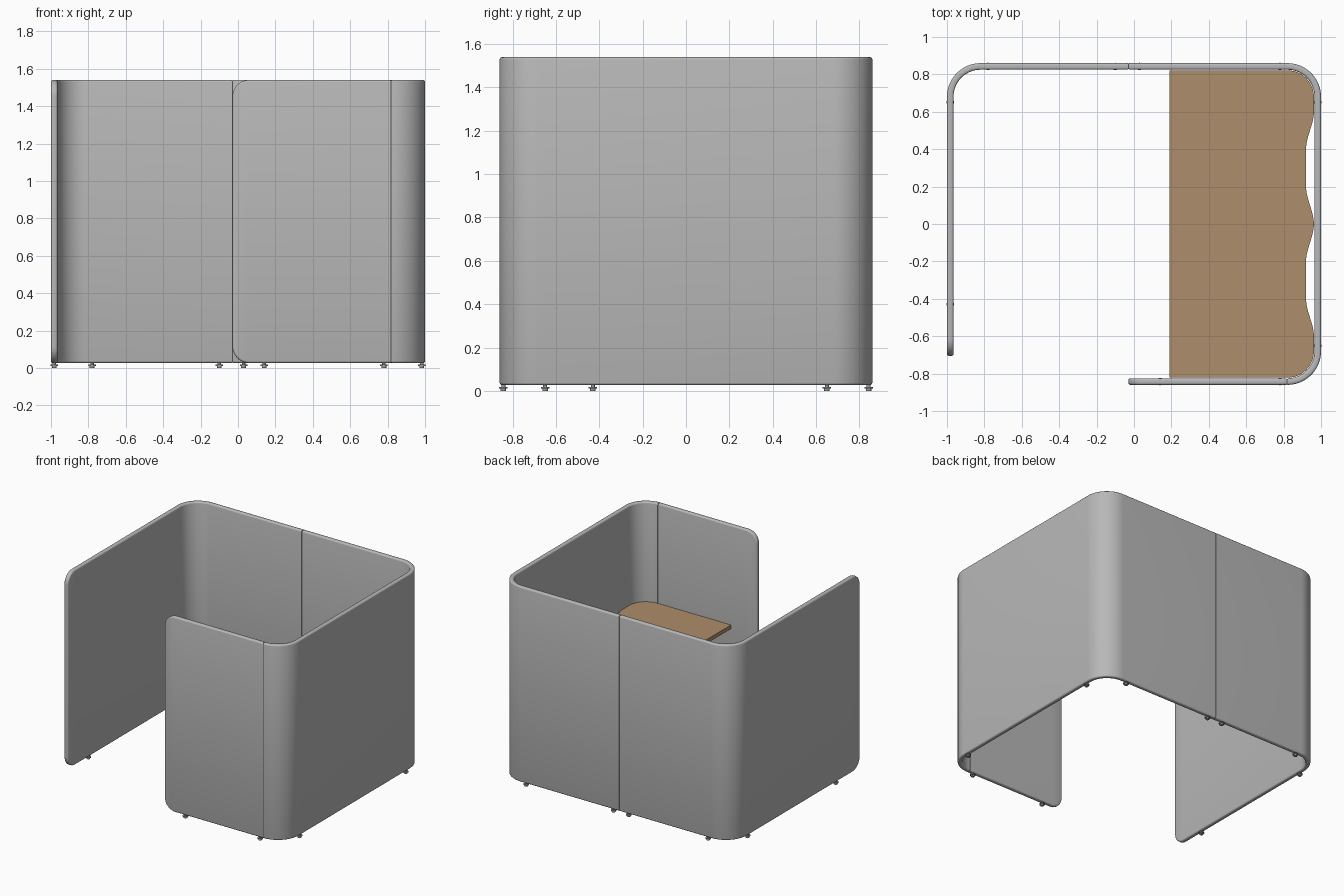
import bpy
import bmesh
from math import sin, cos, pi, radians
from mathutils import Vector

if "Cube" in bpy.data.objects:
    bpy.data.objects.remove(bpy.data.objects["Cube"], do_unlink=True)

# Overall dimensions
HX, HY = 1.0, 0.86        # half width and half depth
T = 0.035                 # wall thickness
Z0, Z1 = 0.027, 1.54      # wall bottom and top
R = 0.18                  # plan corner radius
RE = 0.09                 # rounding of the free wall ends
GAP = 0.002               # half width of a panel joint


def material(name, color):
    m = bpy.data.materials.new(name)
    m.use_nodes = True
    m.diffuse_color = (*color, 1)
    m.node_tree.nodes["Principled BSDF"].inputs["Base Color"].default_value = (*color, 1)
    return m


GREY = material("grey_felt", (0.48, 0.48, 0.48))
WOOD = material("light_wood", (0.42, 0.27, 0.145))
DARK = material("dark_grey", (0.08, 0.08, 0.08))
METAL = material("foot_grey", (0.34, 0.34, 0.34))


def finish(bm, name, mat):
    bmesh.ops.recalc_face_normals(bm, faces=bm.faces)
    mesh = bpy.data.meshes.new(name)
    bm.to_mesh(mesh)
    bm.free()
    mesh.materials.append(mat)
    ob = bpy.data.objects.new(name, mesh)
    bpy.context.collection.objects.link(ob)
    bpy.ops.object.select_all(action='DESELECT')
    ob.select_set(True)
    bpy.context.view_layer.objects.active = ob
    bpy.ops.object.shade_smooth_by_angle(angle=radians(35))
    return ob


# Wall stations: outer point, outward normal, rise of the edge at that point
def corner(cx, cy, a0, a1, steps=16):
    out = []
    for i in range(steps + 1):
        a = radians(a0 + (a1 - a0) * i / steps)
        n = Vector((cos(a), sin(a)))
        out.append((Vector((cx, cy)) + n * R, n, 0))
    return out


def free_end(x, y, direction, normal, steps=10):
    out = []
    for i in range(steps + 1):
        t = pi / 2 * i / steps
        p = Vector((x, y)) + Vector(direction) * RE * (1 - cos(t))
        out.append((p, Vector(normal), RE * (1 - sin(t))))
    return out


def wall(name, stations, butt_ends):
    bm = bmesh.new()
    rings = []
    for p, n, rise in stations:
        q = p - n * T
        rings.append([bm.verts.new((v.x, v.y, z)) for v, z in
                      ((p, Z0 + rise), (p, Z1 - rise), (q, Z1 - rise), (q, Z0 + rise))])
    for a, b in zip(rings, rings[1:]):
        for i in range(4):
            j = (i + 1) % 4
            bm.faces.new((a[i], a[j], b[j], b[i]))
    ends = [bm.faces.new(rings[0]), bm.faces.new(rings[-1])]
    bmesh.ops.recalc_face_normals(bm, faces=bm.faces)
    # Soften the rim, leaving the butt joints crisp
    butts = [ends[i] for i in butt_ends]
    rim = [e for e in bm.edges if e.calc_face_angle() > radians(60)
           and not any(f in butts for f in e.link_faces)]
    bmesh.ops.bevel(bm, geom=rim, offset=0.011, segments=3, profile=0.5, affect='EDGES')
    return finish(bm, name, GREY)


BACK_SEAM, FRONT_SEAM = -0.03, 0.82
CX, CY = HX - R, HY - R
back, front = Vector((0, 1)), Vector((0, -1))

wall("right_wall_panel",
     free_end(-HX, -0.705, (0, 1), (-1, 0)) + corner(-CX, CY, 180, 90)
     + [(Vector((BACK_SEAM - GAP, HY)), back, 0)], (1,))
wall("left_wall_panel",
     [(Vector((BACK_SEAM + GAP, HY)), back, 0)]
     + corner(CX, CY, 90, 0) + corner(CX, -CY, 0, -90), (0, 1))
wall("front_wall_panel",
     free_end(-0.03, -HY, (1, 0), front)
     + [(Vector((FRONT_SEAM - 2 * GAP, -HY)), front, 0)], (1,))


# Dark joint strips between panels
def box(name, center, size, mat):
    bm = bmesh.new()
    bmesh.ops.create_cube(bm, size=1)
    bmesh.ops.scale(bm, vec=size, verts=bm.verts)
    bmesh.ops.translate(bm, vec=center, verts=bm.verts)
    return finish(bm, name, mat)


for label, x, y in (("back", BACK_SEAM, HY - T / 2), ("front", FRONT_SEAM - GAP, -HY + T / 2)):
    box(label + "_joint", (x, y, (Z0 + Z1) / 2),
        (3 * GAP, T - 0.006, Z1 - Z0 - 0.006), DARK)


# Table top with a wavy cable edge along the left wall
def smooth(t):
    t = min(max(t, 0), 1)
    return t * t * (3 - 2 * t)


def wavy_x(y):
    u = abs(y)
    return 0.962 - 0.042 * (smooth(u / 0.2) - smooth((u - 0.4) / 0.2))


TY, TR, TX = 0.822, 0.142, 0.19
outline = [(TX, -TY)]
for side in (-1, 1):
    if side == 1:
        outline += [(wavy_x(y), y) for y in (i / 60 * 0.68 for i in range(-59, 60))]
    for i in range(13):
        a = radians(90 * i / 12 - (90 if side < 0 else 0))
        outline.append((0.962 - TR + TR * cos(a), side * (TY - TR) + TR * sin(a)))
outline.append((TX, TY))

bm = bmesh.new()
face = bm.faces.new([bm.verts.new((x, y, 0.74)) for x, y in outline])
top = bmesh.ops.extrude_face_region(bm, geom=[face])
bmesh.ops.translate(bm, vec=(0, 0, 0.03),
                    verts=[v for v in top["geom"] if isinstance(v, bmesh.types.BMVert)])
finish(bm, "table_top", WOOD)


# Levelling feet under the walls
def foot(name, x, y):
    bm = bmesh.new()
    for radius, low, high in ((0.013, 0, 0.01), (0.02, 0.01, 0.018), (0.009, 0.018, 0.03)):
        made = bmesh.ops.create_cone(bm, cap_ends=True, segments=20, radius1=radius,
                                     radius2=radius, depth=high - low)
        bmesh.ops.translate(bm, vec=(x, y, (low + high) / 2), verts=made["verts"])
    return finish(bm, name, METAL)


FX, FY = HX - T / 2, HY - T / 2
feet = [(x, FY) for x in (-0.78, -0.1, 0.03, 0.78)]
feet += [(x, -FY) for x in (0.14, 0.78)]
feet += [(FX, y) for y in (-0.65, 0.65)]
feet += [(-FX, y) for y in (-0.43, 0.65)]
for i, (x, y) in enumerate(feet):
    foot(f"foot_{i + 1}", x, y)
